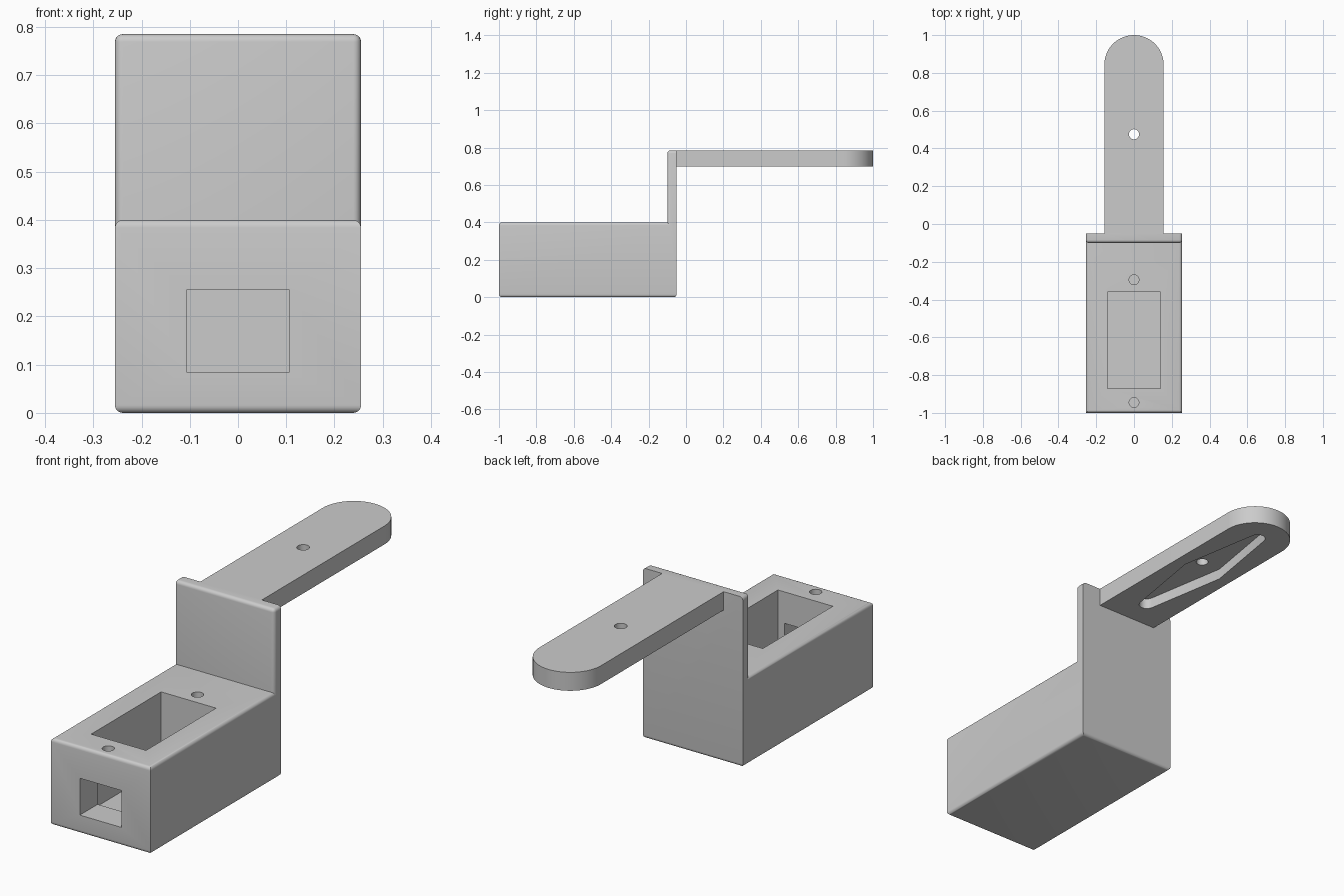
import bpy, bmesh, math

W, TOP, DECK = 0.255, 0.785, 0.4      # half width, plate top, box top
BACK, FACE, FRONT = -0.05, -0.1, -1.0  # y of plate back, plate face, box front
ARM_W, ARM_Z, HOLE_Y = 0.157, 0.7, 0.475

cube = bpy.data.objects.get("Cube")
if cube:
    bpy.data.objects.remove(cube, do_unlink=True)

grey = bpy.data.materials.new("light grey")
grey.use_nodes = True
grey.diffuse_color = (0.6, 0.6, 0.6, 1)
grey.node_tree.nodes["Principled BSDF"].inputs["Base Color"].default_value = (0.6, 0.6, 0.6, 1)


def prism(name, points, direction, bevel_rule=None):
    """Extrude a closed outline, optionally rounding the edges a rule picks."""
    bm = bmesh.new()
    face = bm.faces.new([bm.verts.new(p) for p in points])
    ext = bmesh.ops.extrude_face_region(bm, geom=[face])
    verts = [g for g in ext["geom"] if isinstance(g, bmesh.types.BMVert)]
    bmesh.ops.translate(bm, verts=verts, vec=direction)
    bmesh.ops.recalc_face_normals(bm, faces=bm.faces)
    if bevel_rule:
        edges = [e for e in bm.edges if bevel_rule(e.verts[0].co, e.verts[1].co)]
        bmesh.ops.bevel(bm, geom=edges, offset=0.016, segments=5, profile=0.5, affect="EDGES")
    mesh = bpy.data.meshes.new(name)
    bm.to_mesh(mesh)
    bm.free()
    obj = bpy.data.objects.new(name, mesh)
    bpy.context.collection.objects.link(obj)
    mesh.materials.append(grey)
    return obj


def block(name, x, y0, y1, z0, z1):
    pts = [(-x, y0, z0), (x, y0, z0), (x, y1, z0), (-x, y1, z0)]
    return prism(name, pts, (0, 0, z1 - z0))


def arc(cy, r, a0, a1, n, z):
    angles = [math.radians(a0 + (a1 - a0) * i / n) for i in range(n + 1)]
    return [(r * math.cos(a), cy + r * math.sin(a), z) for a in angles]


def cylinder(name, y, r, z0, z1):
    return prism(name, arc(y, r, 0, 360, 32, z0)[:-1], (0, 0, z1 - z0))


def combine(obj, other, operation):
    mod = obj.modifiers.new(other.name, "BOOLEAN")
    mod.operation, mod.solver, mod.object = operation, "EXACT", other
    bpy.context.view_layer.objects.active = obj
    bpy.ops.object.modifier_apply(modifier=mod.name)
    bpy.data.objects.remove(other, do_unlink=True)


def rounded(a, b):
    """Edges to round: the base, the deck rim and the front rim of the plate."""
    def both(axis, value):
        return abs(a[axis] - value) < 1e-4 and abs(b[axis] - value) < 1e-4
    if both(2, 0):
        return True
    if both(2, DECK):
        return not both(1, FACE)
    if both(2, TOP):
        return not both(1, BACK)
    return both(1, FACE)


# Box and upright plate share one stepped side profile
profile = [(FRONT, 0), (BACK, 0), (BACK, TOP), (FACE, TOP), (FACE, DECK), (FRONT, DECK)]
body = prism("bracket_body", [(-W, y, z) for y, z in profile], (2 * W, 0, 0), rounded)

# Arm with a round end
outline = [(-ARM_W, -0.07, ARM_Z), (ARM_W, -0.07, ARM_Z)]
outline += arc(1 - ARM_W, ARM_W, 0, 180, 40, ARM_Z)
combine(body, prism("arm", outline, (0, 0, TOP - ARM_Z)), "UNION")

# Motor pocket, front window and two blind screw holes
combine(body, block("pocket", 0.14, -0.87, -0.36, 0.05, 0.5), "DIFFERENCE")
combine(body, block("window", 0.107, -1.1, -0.8, 0.085, 0.255), "DIFFERENCE")
for y in (-0.295, -0.945):
    combine(body, cylinder("screw_hole", y, 0.026, 0.2, 0.5), "DIFFERENCE")

# Tapered recess under the arm, with a hole through its middle
low = ARM_Z - 0.05
horn = [(0.1, HOLE_Y, low)] + arc(HOLE_Y + 0.385, 0.035, 10, 170, 12, low)
horn += [(-0.1, HOLE_Y, low)] + arc(HOLE_Y - 0.385, 0.035, 190, 350, 12, low)
combine(body, prism("horn_recess", horn, (0, 0, 0.1)), "DIFFERENCE")
combine(body, cylinder("arm_hole", HOLE_Y, 0.027, 0.6, 0.9), "DIFFERENCE")

bpy.ops.object.select_all(action="DESELECT")
body.select_set(True)
bpy.context.view_layer.objects.active = body
bpy.ops.object.shade_smooth_by_angle(angle=math.radians(30))
